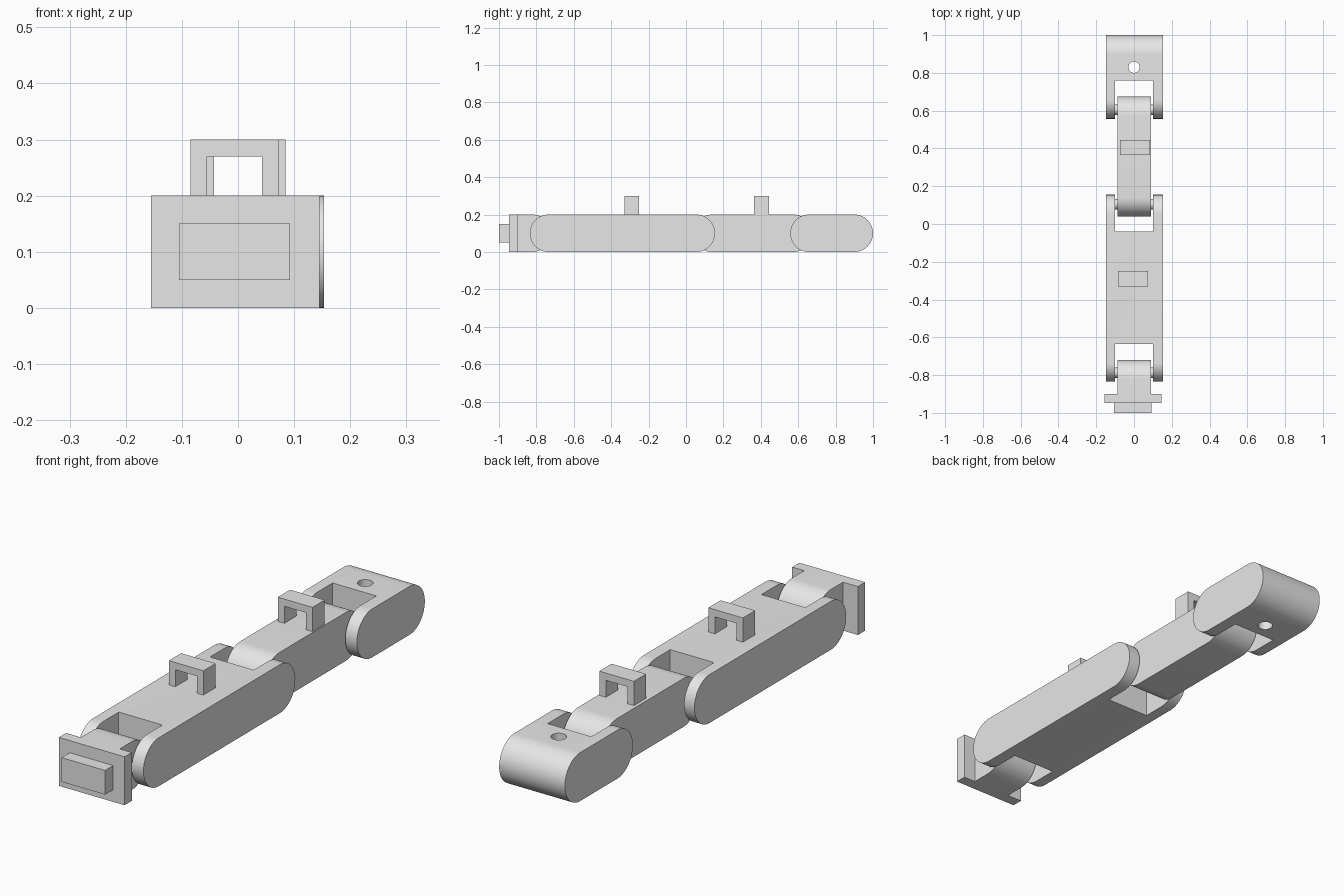
import bpy, bmesh, math
from mathutils import Matrix, Vector

cube = bpy.data.objects.get("Cube")
if cube:
    bpy.data.objects.remove(cube, do_unlink=True)

grey = bpy.data.materials.new("light grey")
grey.use_nodes = True
grey.diffuse_color = (0.8, 0.8, 0.8, 1)
grey.node_tree.nodes["Principled BSDF"].inputs["Base Color"].default_value = (0.8, 0.8, 0.8, 1)

R = 0.1  # half the height of every link


def finish(name, bm):
    bmesh.ops.recalc_face_normals(bm, faces=bm.faces)
    mesh = bpy.data.meshes.new(name)
    bm.to_mesh(mesh)
    bm.free()
    mesh.materials.append(grey)
    ob = bpy.data.objects.new(name, mesh)
    bpy.context.collection.objects.link(ob)
    return ob


def box(name, x0, x1, y0, y1, z0, z1):
    bm = bmesh.new()
    size = Matrix.Diagonal((x1 - x0, y1 - y0, z1 - z0, 1))
    middle = Vector(((x0 + x1) / 2, (y0 + y1) / 2, (z0 + z1) / 2))
    bmesh.ops.create_cube(bm, size=1, matrix=Matrix.Translation(middle) @ size)
    return finish(name, bm)


def cylinder(name, centre, radius, length, axis):
    bm = bmesh.new()
    turn = Matrix.Rotation(math.pi / 2, 4, 'Y') if axis == 'X' else Matrix()
    bmesh.ops.create_cone(bm, cap_ends=True, segments=32, radius1=radius, radius2=radius,
                          depth=length, matrix=Matrix.Translation(centre) @ turn)
    return finish(name, bm)


def link(name, x0, x1, y0, y1, round_front=True):
    """Side profile with rounded ends, extruded across x."""
    steps = 32
    pts = []
    for i in range(steps + 1):
        a = -math.pi / 2 + math.pi * i / steps
        pts.append((y1 - R + R * math.cos(a), R + R * math.sin(a)))
    if round_front:
        pts += [(y0 + y1 - y, 2 * R - z) for y, z in pts]
    else:
        pts += [(y0, 2 * R), (y0, 0)]
    bm = bmesh.new()
    face = bm.faces.new([bm.verts.new((x0, y, z)) for y, z in pts])
    side = bmesh.ops.extrude_face_region(bm, geom=[face])["geom"]
    bmesh.ops.translate(bm, vec=(x1 - x0, 0, 0),
                        verts=[v for v in side if isinstance(v, bmesh.types.BMVert)])
    return finish(name, bm)


def cut(target, cutter):
    cutter.hide_render = True
    mod = target.modifiers.new("cut", 'BOOLEAN')
    mod.operation = 'DIFFERENCE'
    mod.solver = 'EXACT'
    mod.object = cutter
    bpy.context.view_layer.objects.active = target
    bpy.ops.object.modifier_apply(modifier=mod.name)
    bpy.data.objects.remove(cutter, do_unlink=True)


def slot(target, y0, y1):
    cut(target, box("slot_cutter", -0.1, 0.1, y0, y1, -0.1, 0.3))


# Wide base link, forked at both ends
base_link = link("base_link", -0.147, 0.153, -0.835, 0.155)
slot(base_link, -0.95, -0.635)
slot(base_link, -0.04, 0.3)

# Narrow middle link
middle_link = link("middle_link", -0.087, 0.09, 0.04, 0.675)

# Wide tip link, forked at the front, with a vertical hole
tip_link = link("tip_link", -0.147, 0.153, 0.557, 1.0)
slot(tip_link, 0.4, 0.76)
cut(tip_link, cylinder("hole_cutter", (0, 0.83, R), 0.03, 0.5, 'Z'))

# Mount: knuckle, plate and raised block
knuckle = link("mount_knuckle", -0.087, 0.09, -0.91, -0.72, round_front=False)
box("mount_plate", -0.155, 0.145, -0.947, -0.9, 0, 0.2)
box("mount_block", -0.105, 0.093, -1.0, -0.94, 0.05, 0.15)

# Hinge pins bridging the fork gaps
pins = [cylinder(name + "_pin", (0.002, y, R), 0.027, 0.21, 'X')
        for name, y in (("mount", -0.788), ("middle", 0.105), ("tip", 0.605))]

# Cord loops on top of the links
for name, x, y in (("base", -0.006, -0.29), ("middle", 0.006, 0.404)):
    loop = box(name + "_loop", x - 0.079, x + 0.079, y - 0.04, y + 0.04, 0.195, 0.3)
    cut(loop, box("loop_cutter", x - 0.049, x + 0.049, y - 0.1, y + 0.1, 0.1, 0.27))

# Smooth the round surfaces, keep hard edges
bpy.ops.object.select_all(action='DESELECT')
for ob in [base_link, middle_link, tip_link, knuckle] + pins:
    ob.select_set(True)
    bpy.context.view_layer.objects.active = ob
bpy.ops.object.shade_smooth_by_angle(angle=math.radians(30))
